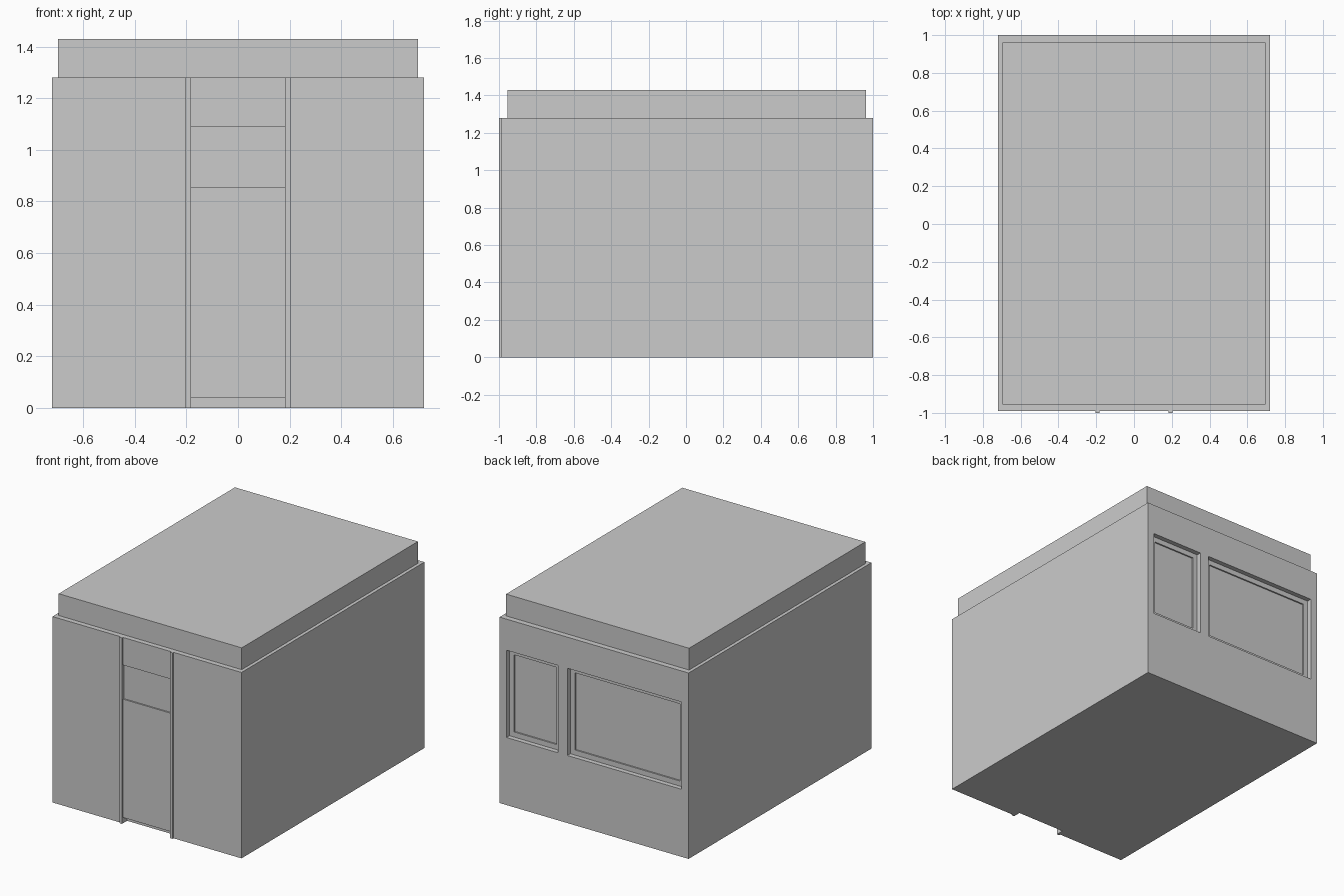
import bpy
import bmesh

cube = bpy.data.objects.get("Cube")
if cube:
    bpy.data.objects.remove(cube, do_unlink=True)

grey = bpy.data.materials.new("plain grey")
grey.use_nodes = True
colour = (0.6, 0.6, 0.6, 1)
grey.diffuse_color = colour
bsdf = next(n for n in grey.node_tree.nodes if n.type == "BSDF_PRINCIPLED")
bsdf.inputs["Base Color"].default_value = colour


def box(name, x, y, z):
    """Box from (min, max) pairs on each axis."""
    bm = bmesh.new()
    bmesh.ops.create_cube(bm, size=1)
    for v in bm.verts:
        v.co = [lim[int(c > 0)] for lim, c in zip((x, y, z), v.co)]
    mesh = bpy.data.meshes.new(name)
    bm.to_mesh(mesh)
    bm.free()
    mesh.materials.append(grey)
    obj = bpy.data.objects.new(name, mesh)
    bpy.context.collection.objects.link(obj)
    return obj


def cut(target, x, y, z):
    """Subtract a box from the target and discard the cutter."""
    cutter = box("cutter", x, y, z)
    cutter.hide_render = True
    mod = target.modifiers.new("cut", "BOOLEAN")
    mod.operation = "DIFFERENCE"
    mod.solver = "EXACT"
    mod.object = cutter
    bpy.context.view_layer.objects.active = target
    bpy.ops.object.modifier_apply(modifier=mod.name)
    bpy.data.objects.remove(cutter, do_unlink=True)


W, FRONT, BACK, H = 0.72, -0.99, 1.0, 1.28
DOOR_W, RECESS = 0.183, 0.045

# Main block and the set-in roof slab
walls = box("walls", (-W, W), (FRONT, BACK), (0, H))
box("roof", (-0.697, 0.697), (-0.955, 0.962), (H, 1.43))

# Doorway bay, running the full height of the front
cut(walls, (-DOOR_W, DOOR_W), (FRONT - 0.1, FRONT + RECESS), (-0.1, H + 0.1))

# Back windows: a deep opening, then a shallower glass inset inside its frame
DEPTH, RIM = 0.033, 0.035
for x0, x1 in ((0.273, 0.667), (-0.667, 0.204)):
    z0, z1 = 0.465, 1.066
    cut(walls, (x0, x1), (BACK - DEPTH, BACK + 0.1), (z0, z1))
    cut(walls, (x0 + RIM, x1 - RIM), (BACK - DEPTH - 0.01, BACK + 0.1),
        (z0 + RIM, z1 - RIM))

# Panels filling the bay, with an open toe gap under the door
back = FRONT + RECESS
for name, face, z0, z1 in (("door", FRONT, 0.04, 0.855),
                           ("transom", FRONT + 0.01, 0.855, 1.09),
                           ("header_panel", FRONT, 1.09, H)):
    box(name, (-DOOR_W, DOOR_W), (face, back), (z0, z1))

# Slim posts standing proud on both sides of the doorway
for name, x in (("left_post", (DOOR_W, 0.203)), ("right_post", (-0.203, -DOOR_W))):
    box(name, x, (-1.0, FRONT), (0, H))
